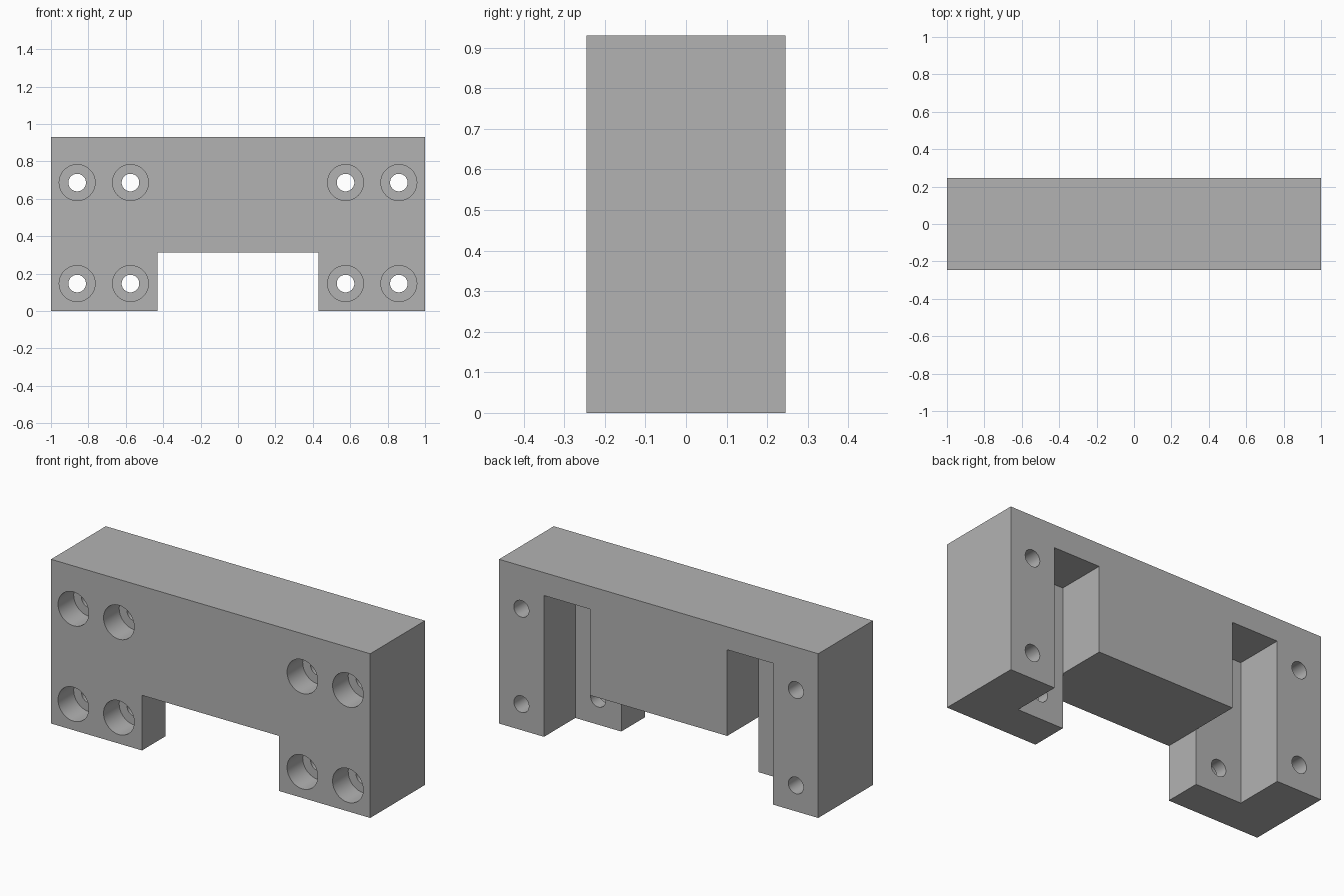
import bpy
import bmesh
import math
from mathutils import Matrix, Vector

cube = bpy.data.objects.get("Cube")
if cube:
    bpy.data.objects.remove(cube, do_unlink=True)

# Main dimensions
HALF_X, HALF_Y, HEIGHT = 1.0, 0.245, 0.93
SLOT_X, SLOT_TOP = 0.43, 0.312
POCKET_X, POCKET_TOP, POCKET_Y = 0.718, 0.80, -0.035
BORE_R, BORE_DEPTH, HOLE_R = 0.096, 0.14, 0.047
OVER = 0.1

grey = bpy.data.materials.new("plain grey")
grey.use_nodes = True
COLOUR = (0.45, 0.45, 0.45, 1.0)
grey.diffuse_color = COLOUR
grey.node_tree.nodes["Principled BSDF"].inputs["Base Color"].default_value = COLOUR


def to_object(name, bm):
    bmesh.ops.recalc_face_normals(bm, faces=bm.faces)
    mesh = bpy.data.meshes.new(name)
    bm.to_mesh(mesh)
    bm.free()
    mesh.materials.append(grey)
    obj = bpy.data.objects.new(name, mesh)
    bpy.context.collection.objects.link(obj)
    return obj


def extrude_profile(name, points, y0, y1):
    """Extrude an x-z outline from y0 to y1."""
    bm = bmesh.new()
    face = bm.faces.new([bm.verts.new((x, y0, z)) for x, z in points])
    result = bmesh.ops.extrude_face_region(bm, geom=[face])
    moved = [v for v in result["geom"] if isinstance(v, bmesh.types.BMVert)]
    bmesh.ops.translate(bm, verts=moved, vec=Vector((0, y1 - y0, 0)))
    return to_object(name, bm)


def cylinder_y(name, x, z, radius, y0, y1):
    """Cylinder running along y."""
    bm = bmesh.new()
    place = Matrix.Translation((x, (y0 + y1) / 2, z)) @ Matrix.Rotation(math.pi / 2, 4, "X")
    bmesh.ops.create_cone(bm, cap_ends=True, segments=48, radius1=radius,
                          radius2=radius, depth=y1 - y0, matrix=place)
    return to_object(name, bm)


def cut(target, cutter):
    cutter.hide_render = True
    mod = target.modifiers.new("cut", "BOOLEAN")
    mod.operation = "DIFFERENCE"
    mod.solver = "EXACT"
    mod.object = cutter
    bpy.context.view_layer.objects.active = target
    bpy.ops.object.modifier_apply(modifier=mod.name)
    bpy.data.objects.remove(cutter, do_unlink=True)


# Bridge-shaped block with the central slot
half = [(SLOT_X, SLOT_TOP), (SLOT_X, 0), (HALF_X, 0), (HALF_X, HEIGHT)]
outline = half + [(-x, z) for x, z in reversed(half)]
block = extrude_profile("mounting_block", outline, -HALF_Y, HALF_Y)

for side in (-1, 1):
    # Rear pocket, open at the back and the bottom
    a, b = side * SLOT_X, side * POCKET_X
    pocket = [(a, -OVER), (b, -OVER), (b, POCKET_TOP), (a, POCKET_TOP)]
    cut(block, extrude_profile("pocket_cutter", pocket, POCKET_Y, HALF_Y + OVER))

    # Counterbored screw holes
    for x in (0.575, 0.86):
        for z in (0.147, 0.687):
            cut(block, cylinder_y("bore_cutter", side * x, z, BORE_R,
                                  -HALF_Y - OVER, -HALF_Y + BORE_DEPTH))
            cut(block, cylinder_y("hole_cutter", side * x, z, HOLE_R,
                                  -HALF_Y - OVER, HALF_Y + OVER))

# Smooth hole walls, sharp block edges
bpy.ops.object.select_all(action="DESELECT")
block.select_set(True)
bpy.context.view_layer.objects.active = block
bpy.ops.object.shade_smooth_by_angle(angle=math.radians(30))
